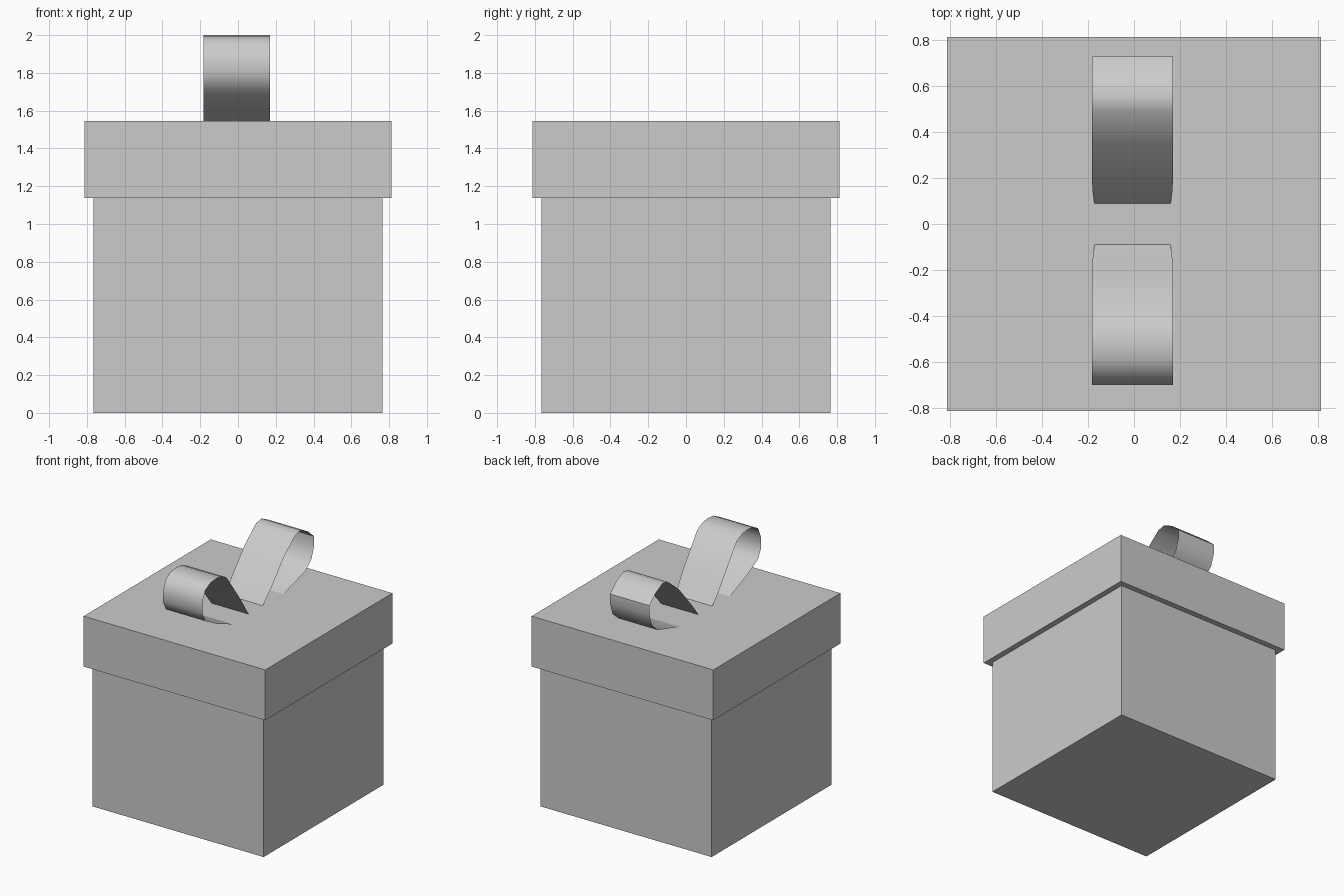
import bpy
import math

if "Cube" in bpy.data.objects:
    bpy.data.objects.remove(bpy.data.objects["Cube"])


def box(name, half, z0, z1, cx=0.0):
    bpy.ops.mesh.primitive_cube_add(size=1, location=(cx, 0, (z0 + z1) / 2))
    ob = bpy.context.object
    ob.name = name
    ob.scale = (2 * half, 2 * half, z1 - z0)
    bpy.ops.object.transform_apply(location=False, rotation=False, scale=True)


def ribbon_loop(name, profile):
    # Thin strip swept along x, slightly pinched at the knot end
    verts = []
    for i, (y, z) in enumerate(profile):
        pinch = (0.025, 0.011, 0.004)[i] if i < 3 else 0
        verts += [(-0.183 + pinch, y, z), (0.17 - pinch, y, z)]
    faces = [(2 * i, 2 * i + 1, 2 * i + 3, 2 * i + 2)
             for i in range(len(profile) - 1)]
    mesh = bpy.data.meshes.new(name)
    mesh.from_pydata(verts, [], faces)
    ob = bpy.data.objects.new(name, mesh)
    bpy.context.collection.objects.link(ob)
    bpy.ops.object.select_all(action='DESELECT')
    ob.select_set(True)
    bpy.context.view_layer.objects.active = ob
    bpy.ops.object.shade_smooth_by_angle(angle=math.radians(45))


# Box body and overhanging lid
box("box_body", 0.766, 0, 1.14)
box("box_lid", 0.813, 1.137, 1.545)

# Bow loops, running from the knot over the top and back into the lid
ribbon_loop("bow_loop_front", [
    (-0.07, 1.515), (-0.09, 1.545), (-0.14, 1.61), (-0.20, 1.70),
    (-0.39, 1.96), (-0.46, 1.992), (-0.52, 2.0), (-0.59, 1.995),
    (-0.66, 1.96), (-0.695, 1.88), (-0.70, 1.79), (-0.66, 1.71),
    (-0.51, 1.63), (-0.30, 1.545), (-0.24, 1.52)])
ribbon_loop("bow_loop_back", [
    (0.065, 1.515), (0.09, 1.545), (0.13, 1.595), (0.19, 1.665),
    (0.35, 1.85), (0.49, 1.965), (0.56, 1.98), (0.65, 1.935),
    (0.73, 1.865), (0.73, 1.79), (0.695, 1.69), (0.62, 1.625),
    (0.34, 1.545), (0.26, 1.52)])
